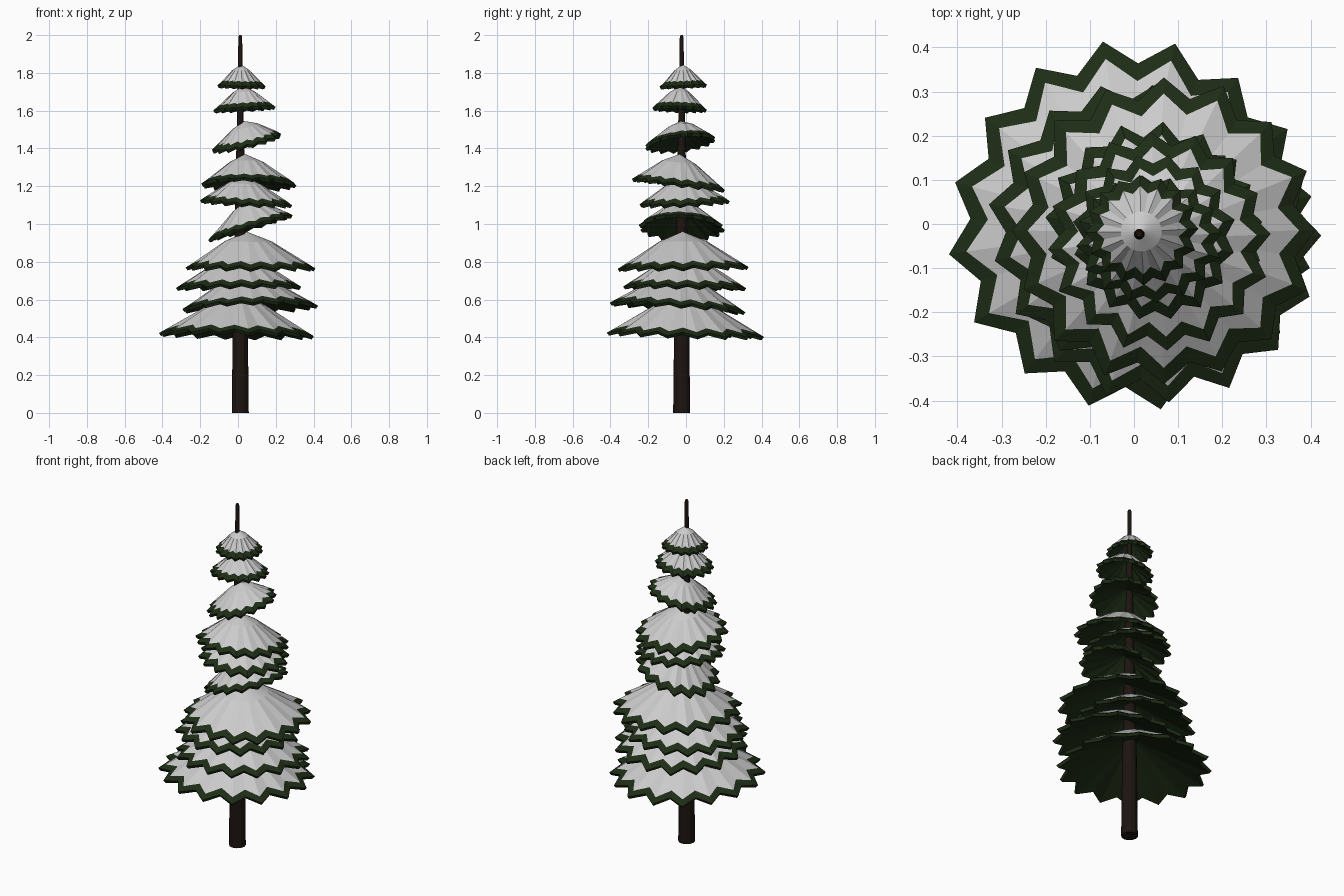
import bpy, bmesh, math, random

if "Cube" in bpy.data.objects:
    bpy.data.objects.remove(bpy.data.objects["Cube"])
random.seed(4)


def material(name, rgb):
    m = bpy.data.materials.new(name)
    m.diffuse_color = (*rgb, 1)
    m.use_nodes = True
    m.node_tree.nodes["Principled BSDF"].inputs["Base Color"].default_value = m.diffuse_color
    return m


SNOW = material("snow", (0.88, 0.88, 0.88))
GREEN = material("needles", (0.013, 0.026, 0.008))
BARK = material("bark", (0.012, 0.007, 0.005))
TX, TY = 0.012, -0.023  # trunk axis
POINTS = 16             # star tips per tier


def finish(bm, name, mats):
    bmesh.ops.recalc_face_normals(bm, faces=bm.faces)
    me = bpy.data.meshes.new(name)
    bm.to_mesh(me)
    bm.free()
    for m in mats:
        me.materials.append(m)
    ob = bpy.data.objects.new(name, me)
    bpy.context.collection.objects.link(ob)
    return ob


# Trunk: tapered pole swept through a few rings
bm = bmesh.new()
rings = []
for z, r in [(0, 0.045), (0.45, 0.04), (1.4, 0.021), (1.85, 0.012), (1.99, 0.01), (2.0, 0.006)]:
    rings.append([bm.verts.new((TX + r * math.cos(i * math.tau / 12),
                                TY + r * math.sin(i * math.tau / 12), z)) for i in range(12)])
for a, b in zip(rings, rings[1:]):
    for i in range(12):
        j = (i + 1) % 12
        bm.faces.new((a[i], a[j], b[j], b[i]))
bm.faces.new(rings[0])
bm.faces.new(rings[-1])
finish(bm, "trunk", [BARK])


def tier(name, apex, x0, x1, zl, zr, y0, y1, zf, zb, phase):
    """Tilted star-shaped skirt: domed snow on top, green rim and underside."""
    cx, cy = (x0 + x1) / 2, (y0 + y1) / 2
    rx, ry = (x1 - x0) / 2, (y1 - y0) / 2
    zc = (zl + zr + zf + zb) / 4
    rad = (rx + ry) / 2
    band = (0.019 + 0.05 * rad) / rad
    ax, ay = TX + 0.6 * (cx - TX), TY + 0.6 * (cy - TY)
    bm = bmesh.new()
    rim, lip, snow, mid = [], [], [], []
    for i in range(2 * POINTS):
        a = math.radians(phase) + i * math.pi / POINTS
        k = (1.0 if i % 2 == 0 else 0.87) * random.uniform(0.985, 1.015)
        lift = 0 if i % 2 == 0 else 0.05 * rad
        c, s = math.cos(a), math.sin(a)
        tilt = c * (zr - zl) / 2 + s * (zb - zf) / 2
        # rim edge, its undercut lip, and the snow line above
        for ring, f, up in ((rim, k, 0.003), (lip, k - 0.3 * band, -0.012), (snow, k - band, 0.026)):
            ring.append(bm.verts.new((cx + rx * f * c, cy + ry * f * s, zc + f * tilt + lift + up)))
        # round ring part way up, slightly bulged
        f = 0.42
        edge = (cx + rx * 0.86 * c, cy + ry * 0.86 * s, zc + 0.86 * tilt + 0.026 + 0.025 * rad)
        mid.append(bm.verts.new((ax + f * (edge[0] - ax), ay + f * (edge[1] - ay),
                                 apex + f * (edge[2] - apex) + 0.045 * rad)))
    top = bm.verts.new((ax, ay, apex))
    under = bm.verts.new((ax, ay, apex - 0.04))
    for i in range(2 * POINTS):
        j = (i + 1) % (2 * POINTS)
        bm.faces.new((top, mid[i], mid[j])).material_index = 0
        bm.faces.new((mid[i], snow[i], snow[j], mid[j])).material_index = 0
        bm.faces.new((snow[i], rim[i], rim[j], snow[j])).material_index = 1
        bm.faces.new((rim[i], lip[i], lip[j], rim[j])).material_index = 1
        bm.faces.new((under, lip[j], lip[i])).material_index = 1
    finish(bm, name, [SNOW, GREEN])


# Tiers, bottom to top: apex, x range, z left/right, y range, z front/back, phase
TIERS = [
    (0.63, -0.42, 0.41, 0.42, 0.405, -0.42, 0.415, 0.42, 0.395, 9),
    (0.75, -0.30, 0.42, 0.545, 0.565, -0.405, 0.315, 0.58, 0.53, 3),
    (0.85, -0.33, 0.34, 0.655, 0.66, -0.335, 0.325, 0.67, 0.66, 14),
    (0.96, -0.28, 0.415, 0.77, 0.765, -0.365, 0.335, 0.755, 0.765, 0),
    (1.13, -0.16, 0.295, 0.915, 1.05, -0.25, 0.205, 0.98, 0.97, 7),
    (1.25, -0.20, 0.285, 1.11, 1.085, -0.245, 0.23, 1.11, 1.13, 17),
    (1.37, -0.195, 0.31, 1.205, 1.20, -0.29, 0.21, 1.24, 1.18, 4),
    (1.545, -0.14, 0.23, 1.385, 1.47, -0.22, 0.16, 1.405, 1.45, 12),
    (1.73, -0.13, 0.20, 1.60, 1.62, -0.18, 0.11, 1.61, 1.60, 6),
    (1.845, -0.11, 0.145, 1.73, 1.725, -0.14, 0.11, 1.725, 1.735, 2),
]
for n, t in enumerate(TIERS):
    tier(f"snowy_branch_tier_{n + 1}", *t)
